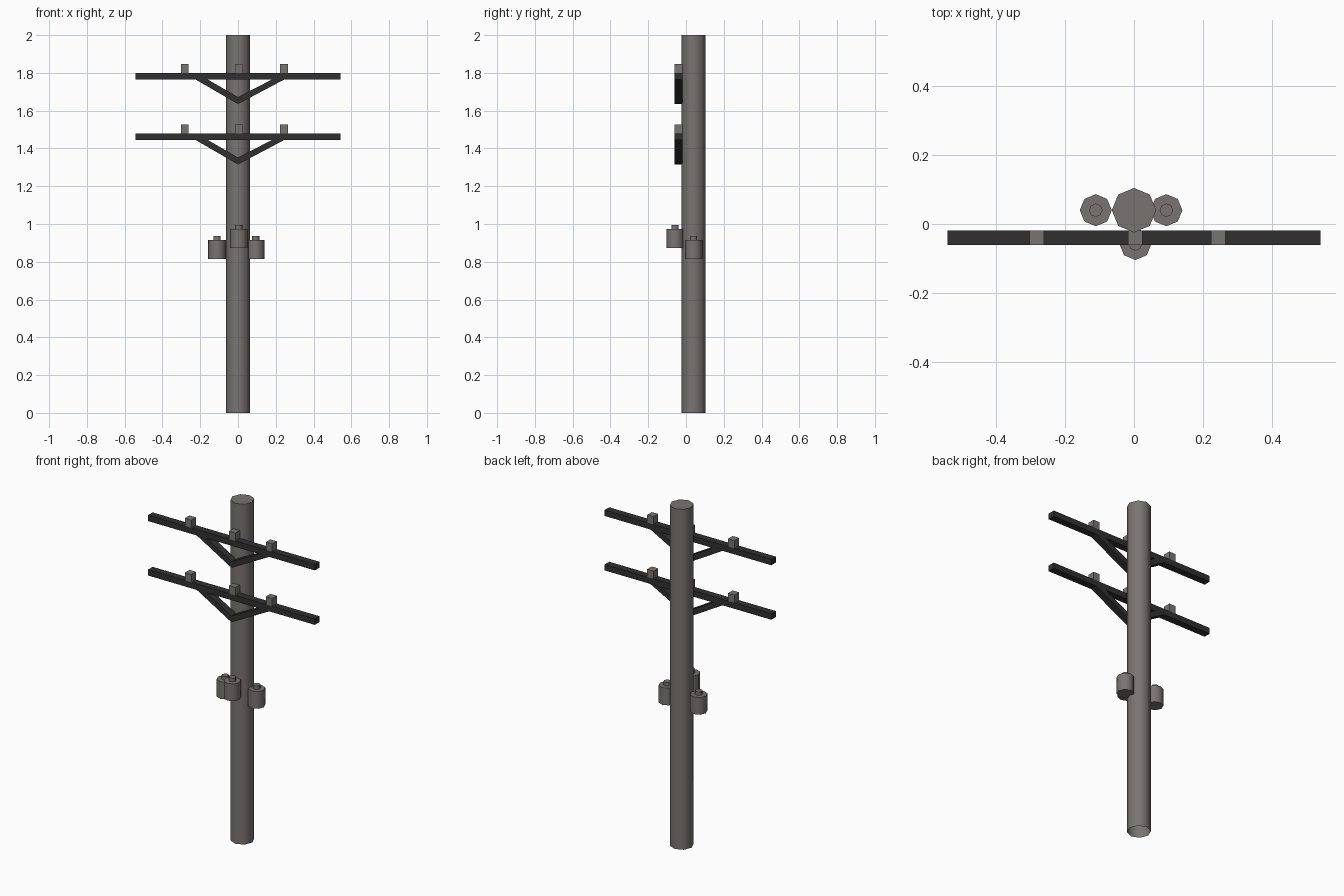
import bpy, bmesh, math
from mathutils import Matrix

if "Cube" in bpy.data.objects:
    bpy.data.objects.remove(bpy.data.objects["Cube"])


def material(name, rgb):
    m = bpy.data.materials.new(name)
    m.diffuse_color = (*rgb, 1)
    m.use_nodes = True
    m.node_tree.nodes["Principled BSDF"].inputs["Base Color"].default_value = m.diffuse_color
    return m


GREY = material("weathered_grey", (0.19, 0.175, 0.165))
DARK = material("dark_arm", (0.03, 0.03, 0.03))
Y0, Y1 = -0.0605, -0.0185      # front and back of the crossarm parts


def finish(bm, name, mat, smooth=False):
    bmesh.ops.recalc_face_normals(bm, faces=bm.faces)
    me = bpy.data.meshes.new(name)
    bm.to_mesh(me)
    bm.free()
    me.materials.append(mat)
    ob = bpy.data.objects.new(name, me)
    bpy.context.collection.objects.link(ob)
    if smooth:
        bpy.ops.object.select_all(action='DESELECT')
        ob.select_set(True)
        bpy.context.view_layer.objects.active = ob
        bpy.ops.object.shade_smooth_by_angle(angle=math.radians(50))


def add_cylinder(bm, x, y, z0, z1, r):
    # octagonal, corners on the axes
    bmesh.ops.create_cone(bm, cap_ends=True, segments=8, radius1=r, radius2=r, depth=z1 - z0,
                          matrix=Matrix.Translation((x, y, (z0 + z1) / 2)))


def extrude_profile(name, pts, mat):
    # x-z outline extruded through the arm depth
    bm = bmesh.new()
    f = bm.faces.new([bm.verts.new((x, Y0, z)) for x, z in pts])
    new = bmesh.ops.extrude_face_region(bm, geom=[f])["geom"]
    bmesh.ops.translate(bm, vec=(0, Y1 - Y0, 0),
                        verts=[v for v in new if isinstance(v, bmesh.types.BMVert)])
    finish(bm, name, mat)


def rect(x0, x1, z0, z1):
    return [(x0, z0), (x1, z0), (x1, z1), (x0, z1)]


# pole, open underneath
bm = bmesh.new()
add_cylinder(bm, 0, 0.04, 0, 2, 0.0645)
bm.normal_update()
bmesh.ops.delete(bm, geom=[f for f in bm.faces if f.normal.z < -0.9], context='FACES_ONLY')
finish(bm, "pole", GREY, True)

# two crossarms with V braces and insulators
for level, top in (("upper", 1.80), ("lower", 1.48)):
    low = top - 0.035
    extrude_profile(level + "_crossarm", rect(-0.542, 0.542, low, top), DARK)
    extrude_profile(level + "_brace", [(-0.225, low), (0, top - 0.165), (0.245, low),
                                       (0.18, low), (0, top - 0.128), (-0.16, low)], DARK)
    for side, x in (("left", -0.282), ("middle", 0.004), ("right", 0.244)):
        extrude_profile(f"{level}_{side}_insulator", rect(x - 0.021, x + 0.021, top, top + 0.046), GREY)

# three transformer cans, each with a small cap
for side, x, y, z in (("left", -0.111, 0.04, 0.815), ("middle", 0.004, -0.058, 0.873),
                      ("right", 0.094, 0.04, 0.815)):
    bm = bmesh.new()
    add_cylinder(bm, x, y, z, z + 0.101, 0.0465)
    add_cylinder(bm, x, y, z + 0.101, z + 0.122, 0.0195)
    finish(bm, side + "_transformer", GREY, True)
